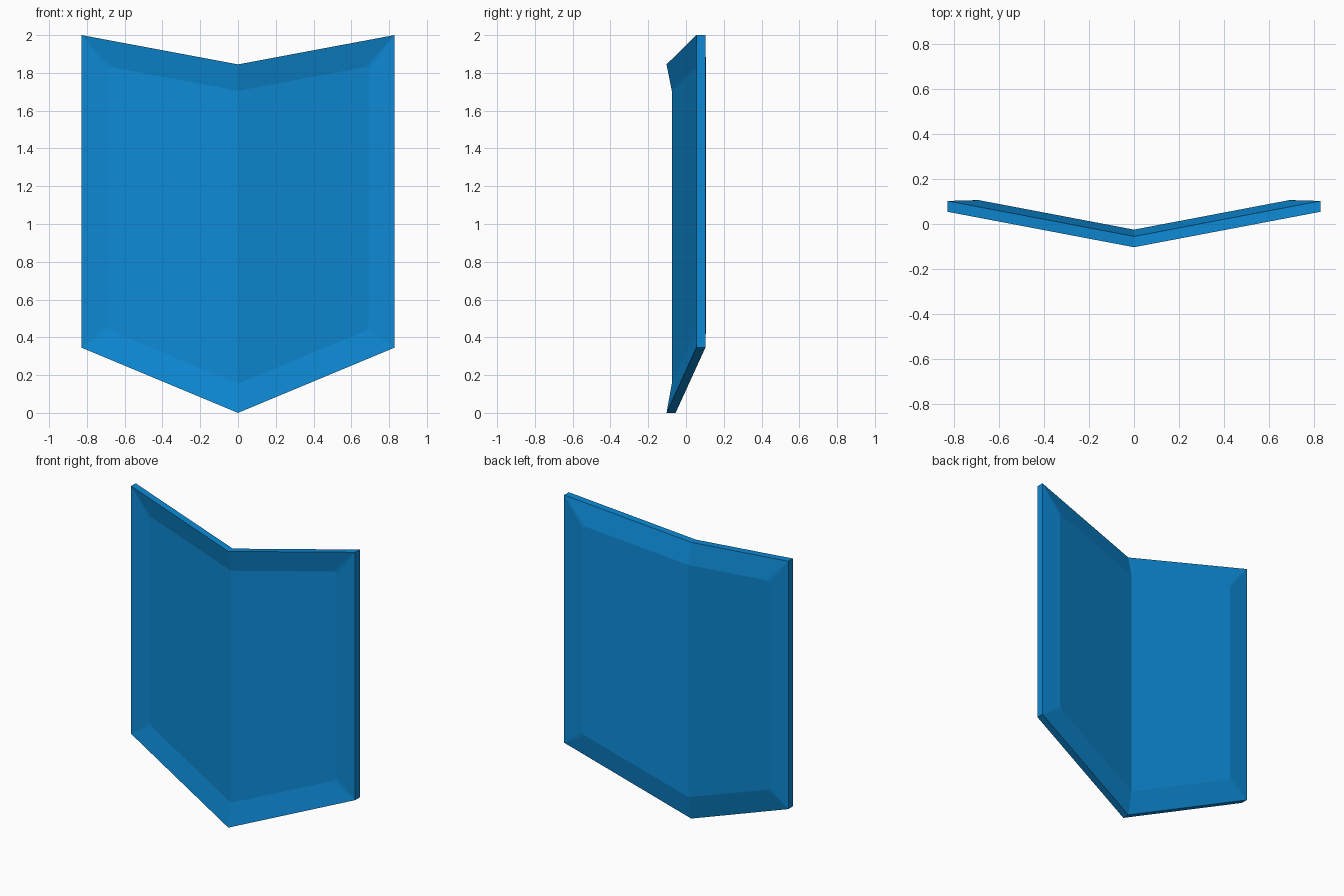
import bpy
import bmesh
import math
from mathutils import Vector

if "Cube" in bpy.data.objects:
    bpy.data.objects.remove(bpy.data.objects["Cube"])

SLOPE = 0.19        # how far each wing sweeps back per unit of width
STEPS = 4           # segments in each rounded panel corner

blue = bpy.data.materials.new("bright blue")
blue.diffuse_color = (0.004, 0.25, 0.66, 1.0)
blue.use_nodes = True
blue.node_tree.nodes["Principled BSDF"].inputs["Base Color"].default_value = blue.diffuse_color


def fillet(prev, corner, nxt, cut):
    """Rounded corner as a quadratic curve between its two neighbours."""
    p, c, n = Vector(prev), Vector(corner), Vector(nxt)
    a = c + (p - c).normalized() * cut
    b = c + (n - c).normalized() * cut
    pts = []
    for k in range(STEPS + 1):
        t = k / STEPS
        pts.append(a * (1 - t) ** 2 + c * (2 * t * (1 - t)) + b * t ** 2)
    return pts


# right half outlines (x, z), anticlockwise seen from the front
outer = [(0, 0), (0.828, 0.345), (0.828, 2.0), (0, 1.845)]
inner = [(0, 0.155), (0.69, 0.44), (0.69, 1.834), (0, 1.705)]

# inner outline with rounded corners, and the outer corner each point joins to
inner_pts, owner = [Vector(inner[0])], [0]
for i in (1, 2):
    arc = fillet(inner[i - 1], inner[i], inner[i + 1], 0.03)
    inner_pts += arc
    owner += [i] * len(arc)
inner_pts.append(Vector(inner[3]))
owner.append(3)

bm = bmesh.new()


def loop(points, y0):
    return [bm.verts.new((x, y0 + SLOPE * x, z)) for x, z in points]


def face(verts):
    bm.faces.new(list(dict.fromkeys(verts)))


def plate_side(rim, panel, flip):
    """Sloping frame around a flat panel."""
    order = -1 if flip else 1
    for i in range(len(panel) - 1):
        quad = [rim[owner[i]], rim[owner[i + 1]], panel[i + 1], panel[i]]
        face(quad[::order])
    face(panel[::order])


# front is dished, back bulges by the same amount
front_rim, front_panel = loop(outer, -0.103), loop(inner_pts, -0.075)
back_rim, back_panel = loop(outer, -0.055), loop(inner_pts, -0.025)
plate_side(front_rim, front_panel, False)
plate_side(back_rim, back_panel, True)

# outer edge strip
for i in range(3):
    face([back_rim[i], back_rim[i + 1], front_rim[i + 1], front_rim[i]])

mesh = bpy.data.meshes.new("folded_panel")
bm.to_mesh(mesh)
bm.free()
mesh.materials.append(blue)

panel_obj = bpy.data.objects.new("folded_panel", mesh)
bpy.context.collection.objects.link(panel_obj)

# left half
mirror = panel_obj.modifiers.new("Mirror", 'MIRROR')
mirror.use_axis = (True, False, False)
mirror.use_clip = True
